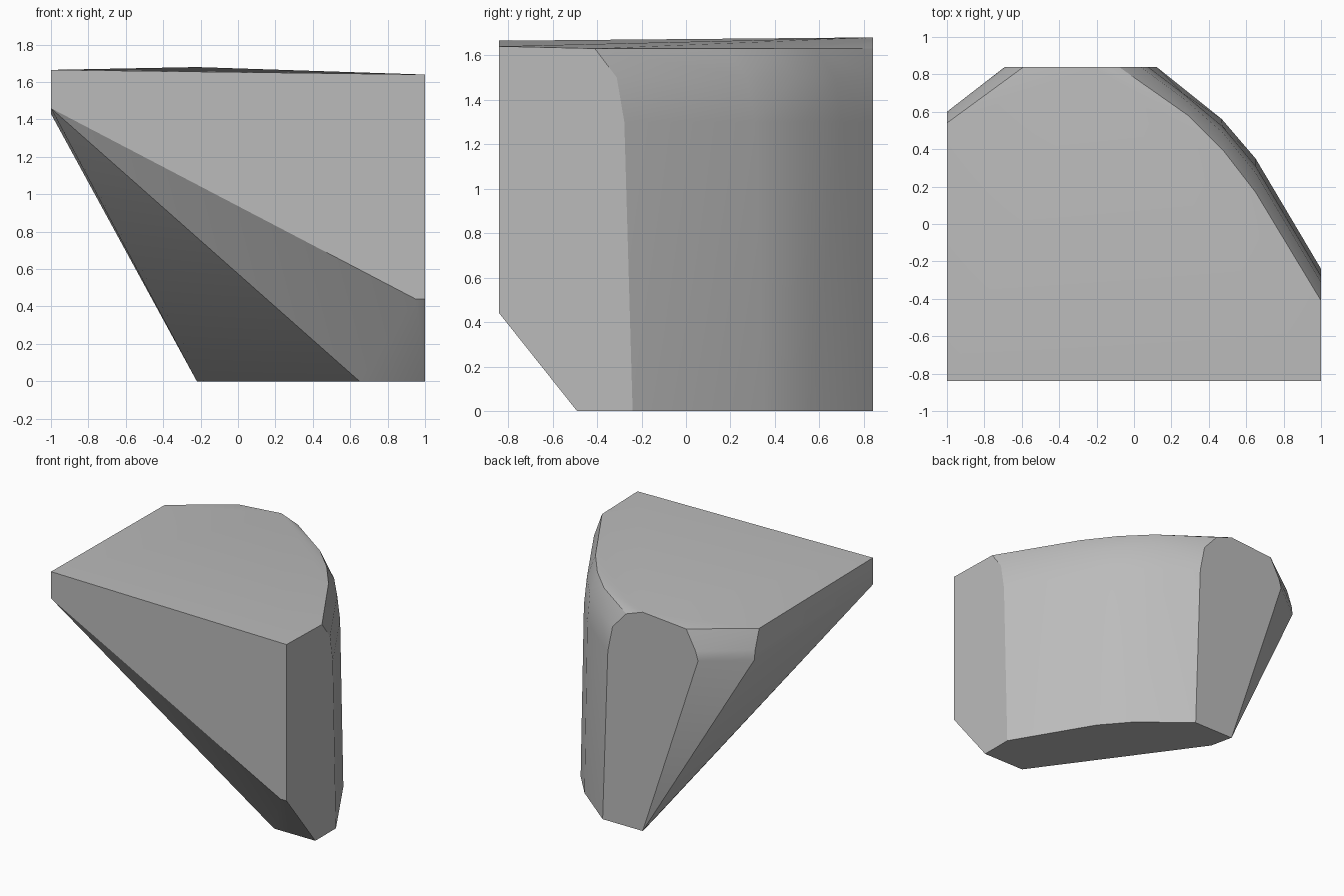
import bpy
import bmesh
from math import radians
from mathutils import Vector

cube = bpy.data.objects.get("Cube")
if cube:
    bpy.data.objects.remove(cube, do_unlink=True)

FRONT, BACK, LEFT, RIGHT = -0.84, 0.84, -1.0, 1.0

# Curved wall: outline at the base and outline at the inset top rim
base_outline = [(RIGHT, -0.24), (0.65, 0.35), (0.47, 0.56), (0.25, 0.735), (0.12, BACK)]
rim_outline = [(RIGHT, -0.41), (0.65, 0.17), (0.48, 0.39), (0.29, 0.58), (-0.08, BACK)]
wall_levels = [(0, 0), (1.3, 0.22), (1.5, 0.42), (1.63, 1)]

points = []
for height, blend in wall_levels:
    for low, high in zip(base_outline, rim_outline):
        spot = Vector(low).lerp(Vector(high), blend)
        points.append((spot.x, spot.y, height))

# Upper front edge and crown of the top
points += [(LEFT, FRONT, 1.665), (RIGHT, FRONT, 1.64), (-0.22, BACK, 1.68)]

# Slanted underside and front cut
points += [(LEFT, FRONT, 1.46), (0.95, FRONT, 0.44), (RIGHT, FRONT, 0.44),
           (RIGHT, -0.49, 0), (0.65, -0.49, 0), (-0.18, 0.66, 0), (-0.22, BACK, 0)]

# Back corner chamfer with its rounded upper edge
for side_y, back_x, height in [(0.6, -0.69, 1.43), (0.59, -0.67, 1.5), (0.54, -0.59, 1.65)]:
    points += [(LEFT, side_y, height), (back_x, BACK, height)]

# Solid rock piece wrapped around the outline points
bm = bmesh.new()
for point in points:
    bm.verts.new(point)
hull = bmesh.ops.convex_hull(bm, input=bm.verts)
loose = {g for g in hull["geom_interior"] + hull["geom_unused"]
         if isinstance(g, bmesh.types.BMVert)}
bmesh.ops.delete(bm, geom=list(loose), context="VERTS")
bmesh.ops.dissolve_limit(bm, angle_limit=radians(0.5), verts=bm.verts, edges=bm.edges)
bmesh.ops.recalc_face_normals(bm, faces=bm.faces)

mesh = bpy.data.meshes.new("rock_fragment")
bm.to_mesh(mesh)
bm.free()
rock = bpy.data.objects.new("rock_fragment", mesh)
bpy.context.collection.objects.link(rock)

# Plain grey stone
stone = bpy.data.materials.new("grey_stone")
stone.use_nodes = True
grey = (0.5, 0.5, 0.5, 1)
stone.diffuse_color = grey
stone.node_tree.nodes["Principled BSDF"].inputs["Base Color"].default_value = grey
mesh.materials.append(stone)

# Soft rounded edges, crisp cuts
bpy.ops.object.select_all(action="DESELECT")
rock.select_set(True)
bpy.context.view_layer.objects.active = rock
bpy.ops.object.shade_smooth_by_angle(angle=radians(30))
